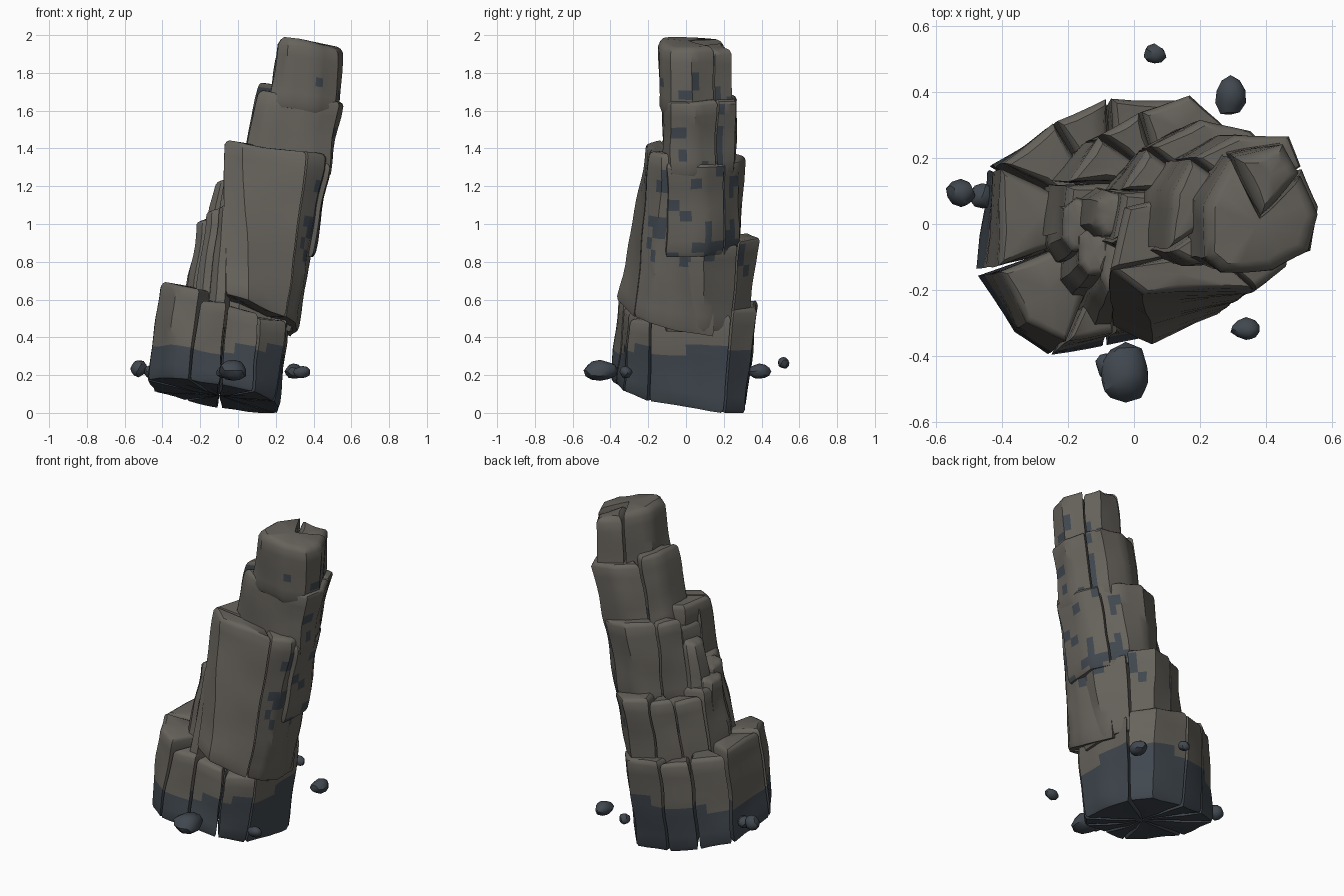
import bpy, bmesh
from mathutils import Vector, noise

if "Cube" in bpy.data.objects:
    bpy.data.objects.remove(bpy.data.objects["Cube"])


def material(name, rgb):
    m = bpy.data.materials.new(name)
    m.diffuse_color = (*rgb, 1)
    m.use_nodes = True
    m.node_tree.nodes["Principled BSDF"].inputs["Base Color"].default_value = m.diffuse_color
    return m


STONE = material("dry_stone", (0.135, 0.125, 0.108))
WET = material("wet_stone", (0.052, 0.064, 0.078))


def finish(bm, name, all_wet=False):
    """Colour the faces by height, make the object and smooth it."""
    bmesh.ops.recalc_face_normals(bm, faces=bm.faces)
    for f in bm.faces:
        c = f.calc_center_median()
        low = c.z < 0.34 + 0.03 * noise.noise(c * 6)
        patch = (c.z > 0.75 and f.normal.x > 0.5 and f.normal.z < -0.05
                 and noise.noise(c * 14) > 0.22)
        f.material_index = int(all_wet or low or patch)
    me = bpy.data.meshes.new(name)
    bm.to_mesh(me)
    bm.free()
    ob = bpy.data.objects.new(name, me)
    bpy.context.collection.objects.link(ob)
    me.materials.append(STONE)
    me.materials.append(WET)
    bpy.ops.object.select_all(action='DESELECT')
    ob.select_set(True)
    bpy.context.view_layer.objects.active = ob
    bpy.ops.object.shade_smooth_by_angle(angle=0.6)


def mean(pts):
    return sum(pts, Vector((0, 0))) / len(pts)


def tier(name, bottom, top, z0, z1, wedges, tilt0=(0.15, 0), tilt1=(0.15, 0),
         rough=0.013, gap=0.04, rnd=0.022):
    """Loft between two outlines, split by cracks into wedges.
    wedges: (first outline index, height offset); one wedge = no cracks."""
    B, T = [Vector(p) for p in bottom], [Vector(p) for p in top]
    n, cb, ct = len(B), mean(B), mean(T)
    bm = bmesh.new()
    for w, (i0, dz) in enumerate(wedges):
        i1 = wedges[(w + 1) % len(wedges)][0]
        count = (i1 - i0) % n or n

        def boundary(P, c):
            pts = [P[(i0 + k) % n] for k in range(count + 1)]
            if len(wedges) == 1:
                pts = pts[:-1]
            else:
                a = pts[0].lerp(pts[1], gap)
                pts[-1] = pts[-1].lerp(pts[-2], gap)
                pts[0] = a
                pts.append(c)
            out = []
            for k, p in enumerate(pts):
                q = pts[(k + 1) % len(pts)]
                out += [p.lerp(q, j / 3) for j in range(3)]
            return out

        rb, rt = boundary(B, cb), boundary(T, ct)
        mb, mt = mean(rb), mean(rt)
        height = z1 + dz - z0
        rows = max(5, int(height / 0.06))
        e = min(0.2, rnd / height)
        ts = [0, e] + [e + (1 - 2 * e) * k / rows for k in range(1, rows)] + [1 - e, 1 - e / 3, 1]

        def place(b, t, f, inset):
            p = b.lerp(t, f)
            m = mb.lerp(mt, f)
            d = p - m
            if d.length > 1e-6:
                p = p - d.normalized() * min(inset, d.length * 0.4)
            za = z0 - tilt0[0] * (b.x - cb.x) - tilt0[1] * (b.y - cb.y)
            zb = z1 + dz - tilt1[0] * (t.x - ct.x) - tilt1[1] * (t.y - ct.y)
            v = Vector((p.x, p.y, za + (zb - za) * f))
            v += noise.noise_vector(v * 5.5) * rough
            v.z = max(v.z, 0)
            return bm.verts.new(v)

        rings = []
        for k, f in enumerate(ts):
            inset = {0: rnd * 0.4, len(ts) - 1: rnd, len(ts) - 2: rnd * 0.4}.get(k, 0)
            rings.append([place(b, t, f, inset) for b, t in zip(rb, rt)])
        m = len(rb)
        for lo, hi in zip(rings, rings[1:]):
            for k in range(m):
                bm.faces.new((lo[k], lo[(k + 1) % m], hi[(k + 1) % m], hi[k]))
        for ring, f in ((rings[0], 0), (rings[-1], 1)):
            hub = place(mb, mt, f, 0)
            for k in range(m):
                bm.faces.new((ring[k], ring[(k + 1) % m], hub))
    finish(bm, name)


# Wide cracked foot, its underside cut at a slant
foot = [(-.48, -.15), (-.445, .17), (-.28, .27), (-.1, .32), (.12, .31), (.2, .2),
        (.22, 0), (.2, -.2), (.08, -.33), (-.1, -.37), (-.26, -.40), (-.37, -.33)]
foot_top = [(-.41, -.14), (-.40, .18), (-.24, .31), (-.08, .39), (.15, .37), (.25, .25),
            (.27, 0), (.26, -.18), (.12, -.30), (-.06, -.33), (-.2, -.35), (-.33, -.30)]
tier("foot", foot, foot_top, .09, .58,
     [(0, .05), (1, .02), (2, 0), (3, .01), (5, -.02), (7, -.05), (8, -.02), (9, 0), (10, .06)],
     tilt0=(.17, .17))

# Stepped tiers, each set inside the one below
tier("lower_tier",
     [(-.3, -.05), (-.28, .12), (-.17, .24), (-.03, .31), (.13, .32), (.22, .24), (.3, .1),
      (.28, -.1), (0, -.2)],
     [(-.21, -.03), (-.2, .12), (-.1, .27), (.02, .34), (.17, .39), (.29, .28), (.4, .1),
      (.36, -.1), (.03, -.17)],
     .47, .92, [(0, .02), (1, -.02), (2, 0), (3, .02), (5, 0)])
tier("middle_tier",
     [(-.12, -.05), (-.1, .1), (0, .22), (.12, .28), (.25, .28), (.34, .2), (.41, .1),
      (.4, -.1), (.05, -.15)],
     [(-.06, -.05), (-.04, .1), (.04, .23), (.2, .32), (.36, .28), (.43, .2), (.49, .08),
      (.48, -.1), (.1, -.13)],
     .86, 1.36, [(0, -.08), (1, -.02), (2, 0), (5, 0)])
tier("upper_tier",
     [(.02, -.08), (.03, .1), (.1, .2), (.22, .26), (.38, .25), (.43, .16), (.48, .04),
      (.47, -.08), (.36, -.12), (.1, -.12)],
     [(.11, -.08), (.12, .1), (.18, .2), (.3, .27), (.47, .27), (.51, .17), (.56, .05),
      (.54, -.08), (.42, -.12), (.18, -.12)],
     1.28, 1.68, [(0, .04), (2, 0), (5, 0)])
tier("peak",
     [(.16, -.1), (.16, .08), (.26, .22), (.43, .25), (.47, .15), (.53, .03), (.51, -.08),
      (.4, -.14), (.24, -.14)],
     [(.22, -.1), (.22, .06), (.3, .2), (.46, .24), (.51, .15), (.56, .03), (.53, -.08),
      (.42, -.14), (.27, -.14)],
     1.6, 1.965, [(4, 0), (2, -.02)], rnd=.035)

# Tall slab hanging on the front right
tier("front_slab",
     [(-.07, -.31), (-.03, .05), (.28, .15), (.32, -.05), (.31, -.19), (.26, -.27), (.06, -.36)],
     [(-.07, -.14), (-.03, .05), (.38, .15), (.48, 0), (.46, -.12), (.37, -.19), (.02, -.21)],
     .51, 1.40, [(0, 0), (5, 0)], tilt0=(.35, .22), tilt1=(.13, 0), gap=.02)

# Leaning columns on the left and front
columns = [
    ("left_column", (-.21, -.02), (-.155, .0), .075, .11, .5, 1.03),
    ("left_inner_column", (-.17, .04), (-.06, .03), .08, .09, .5, 1.24),
    ("left_front_column", (-.17, -.15), (-.11, -.08), .07, .10, .45, 1.08),
    ("front_column", (-.11, -.21), (-.05, -.12), .06, .12, .45, 1.10),
]
shape = [(-1, -.5), (-.9, .6), (-.2, 1), (.8, .8), (1, -.3), (.4, -1), (-.5, -1)]
for name, b, t, rx, ry, z0, z1 in columns:
    tier(name, [(b[0] + x * rx, b[1] + y * ry) for x, y in shape],
         [(t[0] + x * rx * .75, t[1] + y * ry * .75) for x, y in shape],
         z0, z1, [(0, 0)], tilt1=(-.2, 0))

# Loose stones floating around the foot
stones = [
    ((-.025, -.455, .225), (.077, .088, .055)), ((-.085, -.43, .215), (.03, .04, .03)),
    ((-.525, .095, .235), (.045, .042, .045)), ((-.46, .085, .22), (.04, .04, .035)),
    ((.34, -.318, .215), (.048, .032, .032)), ((.293, .387, .22), (.047, .06, .04)),
    ((.062, .516, .265), (.034, .03, .03)),
]
for i, (loc, size) in enumerate(stones):
    bm = bmesh.new()
    bmesh.ops.create_icosphere(bm, subdivisions=2, radius=1)
    for v in bm.verts:
        r = 1.0 + 0.22 * noise.noise(v.co * 1.3 + Vector((i * 7.3, 0, 0)))
        v.co = Vector([loc[k] + v.co[k] * r * size[k] for k in range(3)])
    finish(bm, f"loose_stone_{i + 1}", all_wet=True)
